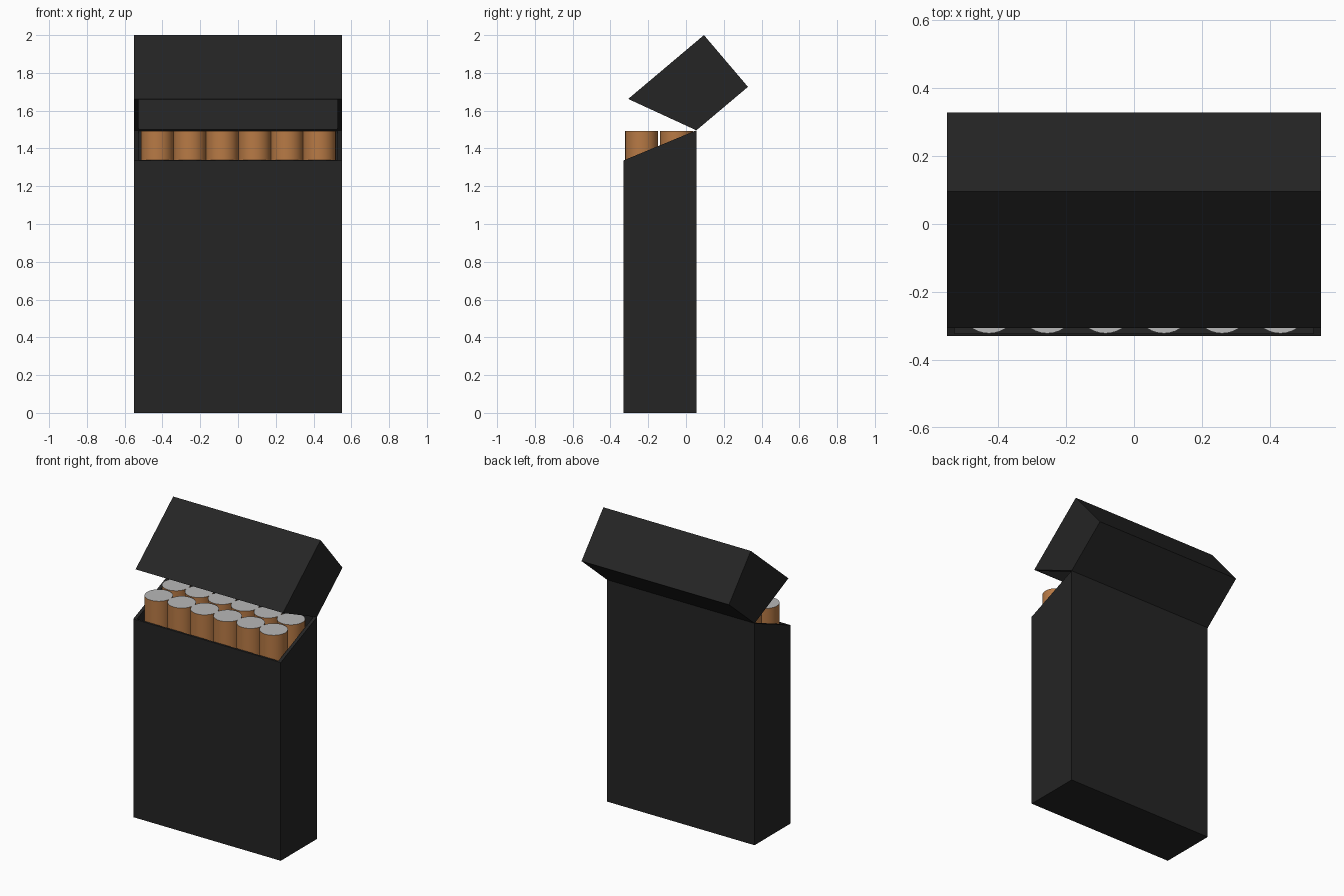
import bpy
import bmesh
from mathutils import Vector

cube = bpy.data.objects.get("Cube")
if cube:
    bpy.data.objects.remove(cube, do_unlink=True)


def material(name, rgb):
    mat = bpy.data.materials.new(name)
    mat.use_nodes = True
    color = (*rgb, 1)
    mat.diffuse_color = color
    mat.node_tree.nodes["Principled BSDF"].inputs["Base Color"].default_value = color
    return mat


black = material("black card", (0.018, 0.018, 0.018))
tan = material("tan paper", (0.48, 0.195, 0.06))
grey = material("pale grey", (0.48, 0.48, 0.48))

HALF_WIDTH = 0.55
SIDE_WALL = 0.022
WALL = 0.008


def add_object(name, bm, mats):
    bmesh.ops.recalc_face_normals(bm, faces=bm.faces)
    mesh = bpy.data.meshes.new(name)
    bm.to_mesh(mesh)
    bm.free()
    for mat in mats:
        mesh.materials.append(mat)
    obj = bpy.data.objects.new(name, mesh)
    bpy.context.collection.objects.link(obj)
    return obj


def open_box(name, closed_front, closed_back, rim_back, rim_front):
    """Hollow box from a side profile of (y, z) corners; the rim edge is open."""
    cf, cb, rb, rf = map(Vector, (closed_front, closed_back, rim_back, rim_front))
    across = (rb - rf).normalized() * WALL
    base = (cb - cf).normalized() * WALL
    up = (rb - cb).normalized() * WALL
    bm = bmesh.new()

    def ring(front, back, half):
        return [bm.verts.new((x, p.x, p.y)) for x, p in
                ((-half, front), (half, front), (half, back), (-half, back))]

    inner = HALF_WIDTH - SIDE_WALL
    rings = [ring(cf, cb, HALF_WIDTH), ring(rf, rb, HALF_WIDTH),
             ring(rf + across, rb - across, inner),
             ring(cf + base + up, cb - base + up, inner)]
    for a, b in zip(rings, rings[1:]):
        for i in range(4):
            j = (i + 1) % 4
            bm.faces.new((a[i], a[j], b[j], b[i]))
    bm.faces.new(rings[0])
    bm.faces.new(rings[-1])
    return add_object(name, bm, [black])


# Box body with sloping rim, and the lid tipped back on its hinge
open_box("box_body", (-0.33, 0), (0.055, 0), (0.055, 1.496), (-0.33, 1.337))
open_box("hinged_lid", (0.095, 2.0), (0.328, 1.726), (0.055, 1.496), (-0.306, 1.662))


# Two rows of six paper sticks with pale ends
def stick(name, x, y):
    radius, bottom, top = 0.087, 0.02, 1.493
    bm = bmesh.new()
    bmesh.ops.create_cone(bm, cap_ends=True, segments=32, radius1=radius,
                          radius2=radius, depth=top - bottom)
    bmesh.ops.translate(bm, verts=bm.verts, vec=(x, y, (top + bottom) / 2))
    for face in bm.faces:
        cap = abs(face.normal.z) > 0.5
        face.material_index = int(cap)
        face.smooth = not cap
    for edge in bm.edges:
        edge.smooth = all(f.smooth for f in edge.link_faces)
    add_object(name, bm, [tan, grey])


for row, y in (("front", -0.235), ("back", -0.05)):
    for i in range(6):
        stick(f"{row}_stick_{i + 1}", 0.002 + (i - 2.5) * 0.1715, y)
